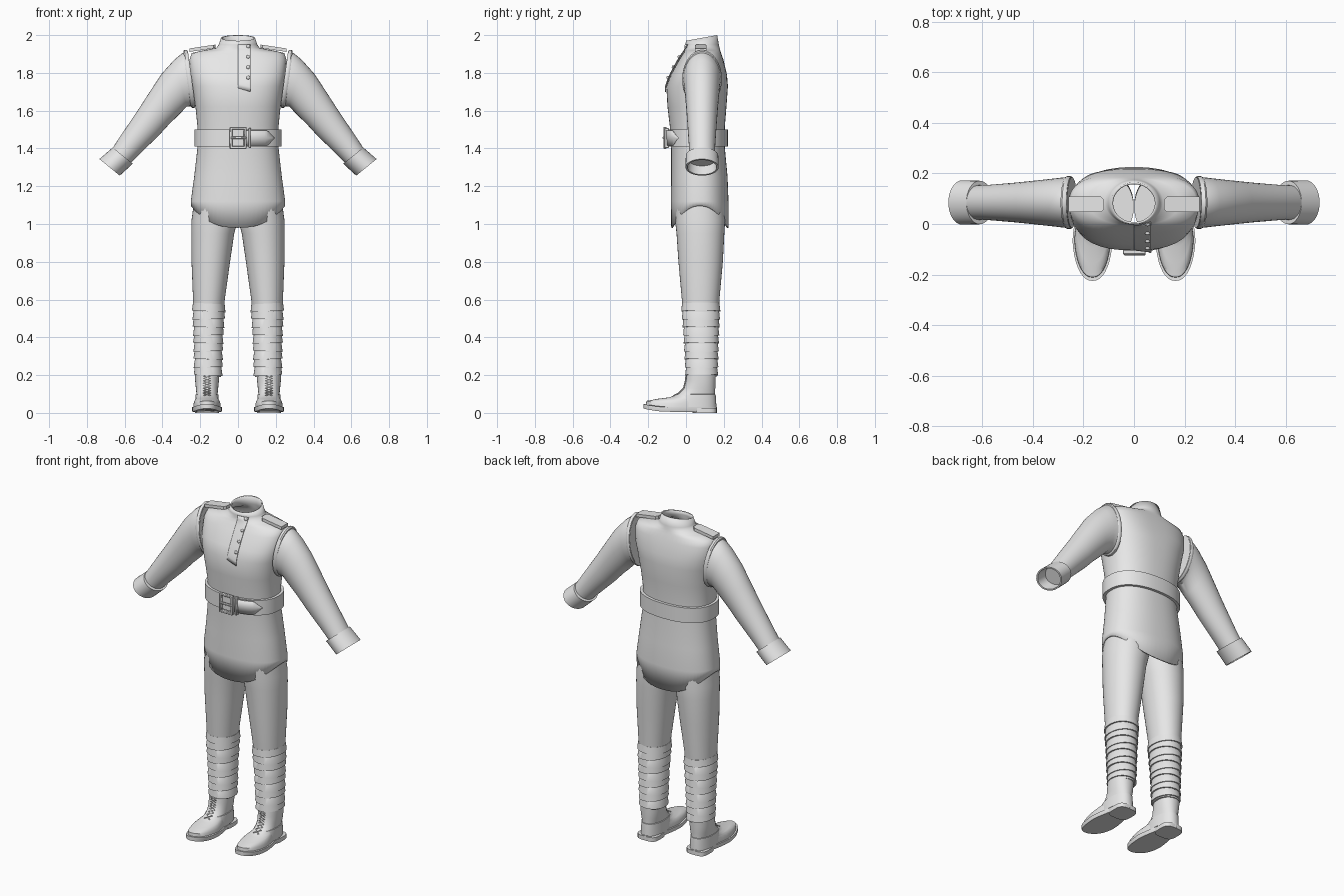
import bpy, bmesh, math
from mathutils import Vector

cube = bpy.data.objects.get("Cube")
if cube:
    bpy.data.objects.remove(cube, do_unlink=True)

grey = bpy.data.materials.new("plain_grey")
grey.use_nodes = True
grey.diffuse_color = (0.8, 0.8, 0.8, 1)
grey.node_tree.nodes["Principled BSDF"].inputs["Base Color"].default_value = (0.8, 0.8, 0.8, 1)


def finish(name, data, mirror=False, angle=40):
    data.materials.append(grey)
    ob = bpy.data.objects.new(name, data)
    bpy.context.collection.objects.link(ob)
    if ob.type == 'MESH':
        bpy.ops.object.select_all(action='DESELECT')
        ob.select_set(True)
        bpy.context.view_layer.objects.active = ob
        bpy.ops.object.shade_smooth_by_angle(angle=math.radians(angle))
    if mirror:
        ob.modifiers.new("Mirror", 'MIRROR')
    return ob


def to_object(name, bm, mirror=False, angle=40):
    bmesh.ops.recalc_face_normals(bm, faces=bm.faces)
    me = bpy.data.meshes.new(name)
    bm.to_mesh(me)
    bm.free()
    return finish(name, me, mirror, angle)


def loft(name, rings, caps=True, mirror=False, angle=40):
    bm = bmesh.new()
    rows = [[bm.verts.new(p) for p in r] for r in rings]
    n = len(rows[0])
    for a, b in zip(rows, rows[1:]):
        for i in range(n):
            j = (i + 1) % n
            bm.faces.new((a[i], a[j], b[j], b[i]))
    if caps:
        bm.faces.new(rows[0])
        bm.faces.new(rows[-1])
    return to_object(name, bm, mirror, angle)


def lerp_keys(keys, z):
    # linear interpolation in rows sorted by rising first value
    for a, b in zip(keys, keys[1:]):
        if z <= b[0]:
            t = max(0, (z - a[0]) / (b[0] - a[0]))
            return [p + (q - p) * t for p, q in zip(a, b)]
    return list(keys[-1])


def oval(cx, hw, yf, yb, z, n=2.0, count=40):
    pts = []
    for i in range(count):
        t = math.tau * i / count
        c, s = math.cos(t), math.sin(t)
        pts.append(Vector((cx + hw * math.copysign(abs(c) ** (2 / n), c),
                           (yf + yb) / 2 + (yb - yf) / 2 * math.copysign(abs(s) ** (2 / n), s), z)))
    return pts


def box(name, x0, x1, y0, y1, z0, z1, bevel=0.003):
    bm = bmesh.new()
    bmesh.ops.create_cube(bm, size=1)
    for v in bm.verts:
        v.co = Vector((x0 + (v.co.x + .5) * (x1 - x0), y0 + (v.co.y + .5) * (y1 - y0),
                       z0 + (v.co.z + .5) * (z1 - z0)))
    bmesh.ops.bevel(bm, geom=bm.edges[:], offset=bevel, segments=1, affect='EDGES')
    return to_object(name, bm)


# Tunic body: height, half width, front, back, squareness
TUNIC = [(.98, .25, -.078, .225, 2.3), (1.12, .25, -.08, .225, 2.3), (1.25, .232, -.079, .22, 2.3),
         (1.4, .215, -.079, .206, 2.3), (1.52, .215, -.086, .206, 2.3), (1.62, .225, -.098, .214, 2.4),
         (1.73, .243, -.104, .222, 2.5), (1.79, .252, -.08, .217, 2.7), (1.87, .257, -.037, .198, 2.7),
         (1.905, .245, -.014, .186, 2.5), (1.92, .18, -.006, .181, 2.2), (1.932, .115, -.003, .178, 2),
         (1.95, .102, -.003, .174, 2), (1.985, .09, .0, .165, 2)]


def tunic_ring(z, grow=0.0):
    _, hw, yf, yb, n = lerp_keys(TUNIC, z)
    return oval(0, hw + grow, yf - grow, yb + grow, z, n, 64)


def front_y(x, z, grow=0.0):
    _, hw, yf, yb, n = lerp_keys(TUNIC, z)
    depth = (1 - min(1, abs(x) / (hw + grow)) ** n) ** (1 / n)
    return (yf + yb) / 2 - ((yb - yf) / 2 + grow) * depth


def front_patch(name, x0, x1, z_range, lift, thick, nx=12, nz=10):
    # cloth strip that follows the front of the tunic
    bm = bmesh.new()
    grid = []
    for i in range(nx + 1):
        x = x0 + (x1 - x0) * i / nx
        lo, hi = z_range(x)
        grid.append([bm.verts.new((x, front_y(x, z, 0) - lift(x), z))
                     for z in [lo + (hi - lo) * k / nz for k in range(nz + 1)]])
    for a, b in zip(grid, grid[1:]):
        for k in range(nz):
            bm.faces.new((a[k], b[k], b[k + 1], a[k + 1]))
    ob = to_object(name, bm)
    mod = ob.modifiers.new("Thickness", 'SOLIDIFY')
    mod.thickness = thick
    mod.offset = 0
    return ob


rings = [tunic_ring(k[0]) for k in TUNIC]
for p in rings[0]:
    p.z = .98 + .115 * (abs(p.x) / .25) ** 2.5      # curved shirt-tail hem
for p in rings[-1]:
    p.z += .015 * (p.y - .0825) / .0825             # collar rises at the back
tunic = loft("tunic_body", rings, caps=False, angle=60)
tunic.modifiers.new("Thickness", 'SOLIDIFY').thickness = .008

# Button placket
front_patch("placket", 0, .066, lambda x: (1.70 + (.066 - x) * .3, 1.95),
            lambda x: .009 * x / .066, .003)
for k, z in enumerate((1.94, 1.885, 1.83, 1.775)):
    bm = bmesh.new()
    bmesh.ops.create_uvsphere(bm, u_segments=12, v_segments=8, radius=.01)
    for v in bm.verts:
        v.co = Vector((v.co.x + .054, v.co.y * .7 + front_y(.054, z) - .011, v.co.z + z))
    to_object(f"button_{k + 1}", bm)

# Belt, overlapping pointed end, keeper and buckle
loft("belt", [[Vector((p.x, p.y, z)) for p in tunic_ring(1.455, g)]
              for z, g in ((1.41, -.004), (1.41, .016), (1.5, .016), (1.5, -.004))], caps=False)


def strap_end(x):
    half = .04 * min(1, max(.02, (.19 - x) / .035))
    return 1.455 - half, 1.455 + half


front_patch("belt_end", .03, .19, strap_end, lambda x: .021, .008, nx=16, nz=2)
by = front_y(0, 1.455)
box("buckle_left_bar", .032, .046, by - .038, by - .02, 1.398, 1.514)
box("buckle_right_bar", -.044, -.03, by - .038, by - .02, 1.398, 1.514)
box("buckle_top_bar", -.042, .044, by - .038, by - .02, 1.5, 1.514)
box("buckle_bottom_bar", -.042, .044, by - .038, by - .02, 1.398, 1.412)
box("buckle_prong", -.04, .045, by - .042, by - .028, 1.45, 1.462)
box("belt_keeper", .056, .07, by - .032, by - .008, 1.402, 1.508)

# Shoulder straps
bm = bmesh.new()
outline = [(.118, .06), (.13, .047), (.258, .047), (.258, .108), (.13, .108), (.118, .095)]
base = bm.faces.new([bm.verts.new((x, y, 1.932 - .15 * (x - .118))) for x, y in outline])
top = bmesh.ops.extrude_face_region(bm, geom=[base])
for v in top["geom"]:
    if isinstance(v, bmesh.types.BMVert):
        v.co.z += .018
to_object("shoulder_straps", bm, mirror=True)


# Sleeves: centre x, centre z, half vector x and z, half depth
def arm_ring(cx, cz, vx, vz, hy, scale=1.0):
    ring = []
    for i in range(32):
        t = math.tau * i / 32
        c, s = math.cos(t) * scale, math.sin(t) * scale
        ring.append(Vector((cx + vx * c, .085 + hy * s, cz + vz * c)))
    return ring


SLEEVE = [(.245, 1.768, .02, .146, .1), (.272, 1.763, .025, .14, .1), (.305, 1.745, .034, .123, .096),
          (.36, 1.685, .046, .108, .09), (.415, 1.615, .052, .085, .084), (.475, 1.535, .056, .066, .078),
          (.57, 1.42, .05, .049, .07), (.62, 1.358, .048, .038, .068)]
loft("sleeves", [arm_ring(*s) for s in SLEEVE], mirror=True)
loft("armhole_bands", [arm_ring(x, 1.768, .02, .146, .1, k)
                       for x, k in ((.247, .93), (.247, 1.03), (.254, 1.05), (.263, 1.05), (.27, 1.0), (.27, .93))],
     caps=False, mirror=True)
CUFF_ROWS = ((0, .8), (0, 1), (1, 1.02), (1, .9), (.3, .84))
loft("cuffs", [arm_ring(.61 + .07 * t, 1.362 - .062 * t, .053, .043, .086, k) for t, k in CUFF_ROWS],
     mirror=True)

# Trouser legs: height, inner x, outer x, front, back
LEG = [(.19, .09, .226, .004, .162), (.4, .084, .23, -.006, .168), (.6, .07, .238, -.022, .177),
       (.8, .042, .246, -.04, .195), (.95, .02, .247, -.05, .203), (1.02, .001, .246, -.058, .207),
       (1.2, .001, .222, -.06, .195)]


def leg_ring(z, grow=0.0, tilt=0.0):
    _, xi, xo, yf, yb = lerp_keys(LEG, z)
    ring = oval((xi + xo) / 2, (xo - xi) / 2 + grow, yf - grow, yb + grow, z, 2.1)
    for p in ring:
        p.z += tilt * (p.x - .16) / .07
    return ring


loft("trouser_legs", [leg_ring(k[0]) for k in LEG], mirror=True)

# Cloth wraps round the calves, each turn overlapping the one below
rings = []
turns = 9
step = .38 / turns
for k in range(turns):
    z = .2 + k * step
    tilt = .004 * (-1) ** k
    rings += [leg_ring(z, -.002, tilt), leg_ring(z, .008, tilt), leg_ring(z + step * .98, .001, tilt)]
loft("leg_wraps", rings, mirror=True, angle=30)

# Boots: height, front, back, half width, narrowing towards the heel
BOOT = [(.025, -.212, .156, .073, .22), (.05, -.21, .157, .072, .2), (.066, -.192, .156, .067, .17),
        (.074, -.155, .155, .062, .1), (.082, -.09, .154, .057, 0), (.1, -.04, .153, .056, 0),
        (.13, -.01, .155, .059, 0), (.17, 0, .157, .063, 0), (.22, .006, .158, .065, 0)]


def foot_ring(z, yf, yb, hw, narrow, n=2.2):
    ring = oval(.164, hw, yf, yb, z, n)
    for p in ring:
        t = min(1, max(0, (p.y + .06) / .11))
        p.x = .164 + (p.x - .164) * (1 - narrow * t)
        if z < .06:
            p.z += .016 * max(0, (-.09 - p.y) / .13) ** 2   # raised toe
    return ring


loft("boot_uppers", [foot_ring(*b) for b in BOOT], mirror=True)
loft("boot_quarters", [foot_ring(z, f, b, w, 0) for z, f, b, w in
                       ((.03, -.08, .161, .063), (.075, -.068, .159, .062), (.098, -.044, .157, .06), (.1, -.03, .15, .05))],
     mirror=True)
loft("boot_soles", [foot_ring(z, -.225, .164, w, .18) for z, w in ((.006, .077), (.012, .08), (.03, .08))],
     mirror=True)
loft("boot_heels", [foot_ring(z, .035, .163, .064, 0, 3.5) for z in (0, .025)], mirror=True)

# Crossed laces
curve = bpy.data.curves.new("boot_laces", 'CURVE')
curve.dimensions = '3D'
curve.bevel_depth = .0035
curve.bevel_resolution = 1
for side in (-1, 1):
    spline = curve.splines.new('POLY')
    spline.points.add(8)
    for k, point in enumerate(spline.points):
        z = .092 + .013 * k
        y = lerp_keys(BOOT, z)[1] - .003
        point.co = (.164 + side * .018 * (-1) ** k, y, z, 1)
finish("boot_laces", curve, mirror=True)
